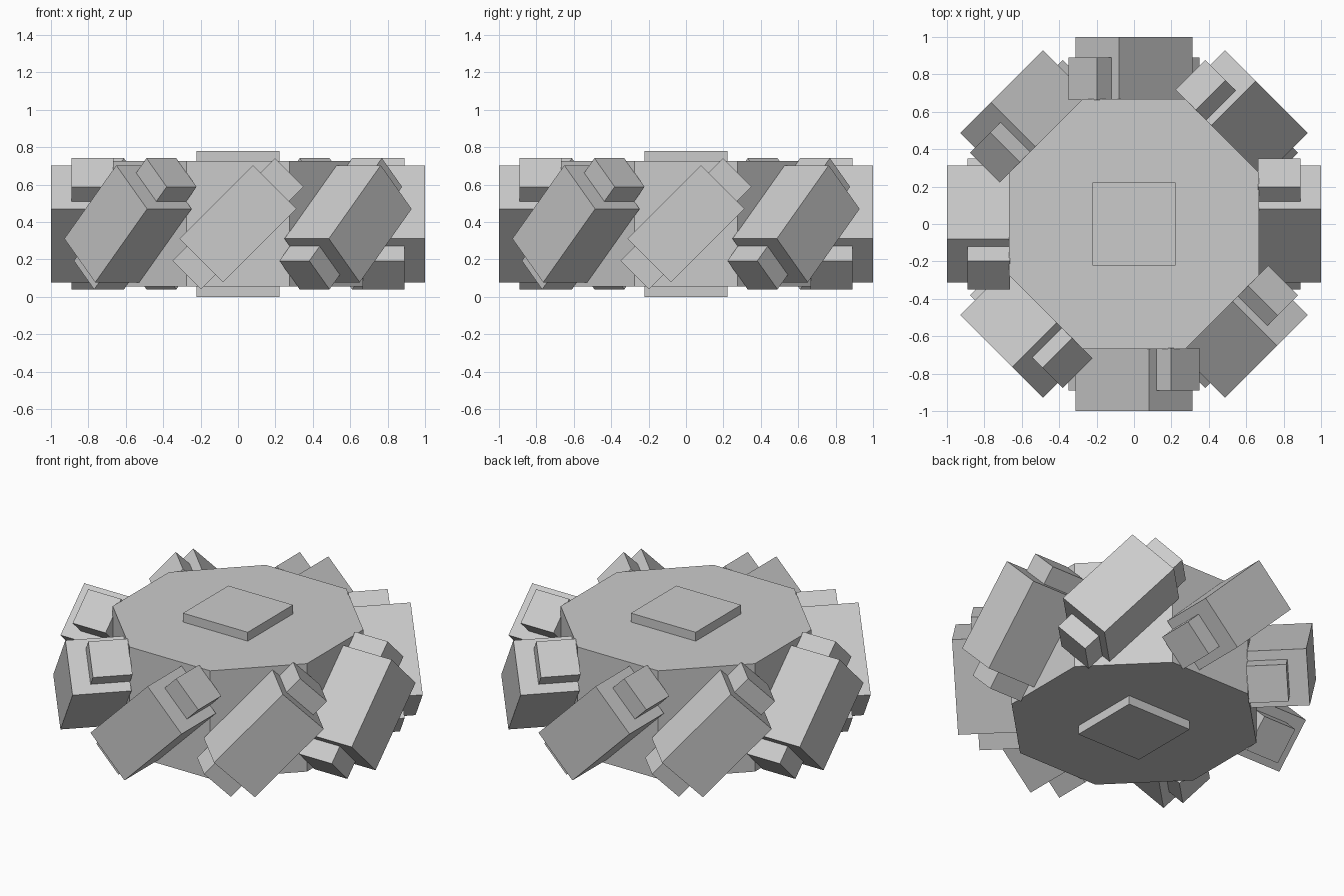
import bpy
from math import pi, cos
from mathutils import Matrix

if "Cube" in bpy.data.objects:
    bpy.data.objects.remove(bpy.data.objects["Cube"])

MID = 0.39      # height of the gear's middle plane
TEETH = 8
APOTHEM = 0.667


def tooth_block(name, angle, length, width, inner, outer):
    """Box on the rim: radial along its local -y, leaning 45 degrees."""
    bpy.ops.mesh.primitive_cube_add(size=1)
    ob = bpy.context.object
    ob.name = name
    ob.data.transform(
        Matrix.Rotation(angle, 4, 'Z')
        @ Matrix.Translation((0, -(inner + outer) / 2, MID))
        @ Matrix.Rotation(-pi / 4, 4, 'Y')
        @ Matrix.Diagonal((length, outer - inner, width, 1)))
    return ob


# octagonal gear body, flats facing the axes
bpy.ops.mesh.primitive_cylinder_add(
    vertices=TEETH, radius=APOTHEM / cos(pi / TEETH), depth=0.67,
    location=(0, 0, MID))
body = bpy.context.object
body.name = "gear_body"
body.data.transform(Matrix.Rotation(pi / TEETH, 4, 'Z'))

# square axle through the middle
bpy.ops.mesh.primitive_cube_add(size=1, location=(0, 0, MID))
axle = bpy.context.object
axle.name = "axle"
axle.data.transform(Matrix.Diagonal((0.445, 0.445, 2 * MID, 1)))

# slanted teeth, each with a longer, thinner and lower rib
for i in range(TEETH):
    a = i * 2 * pi / TEETH
    tooth_block(f"tooth_{i + 1}", a, 0.555, 0.33, 0.664, 1.0)
    tooth_block(f"tooth_rib_{i + 1}", a, 0.776, 0.216, 0.664, 0.89)
